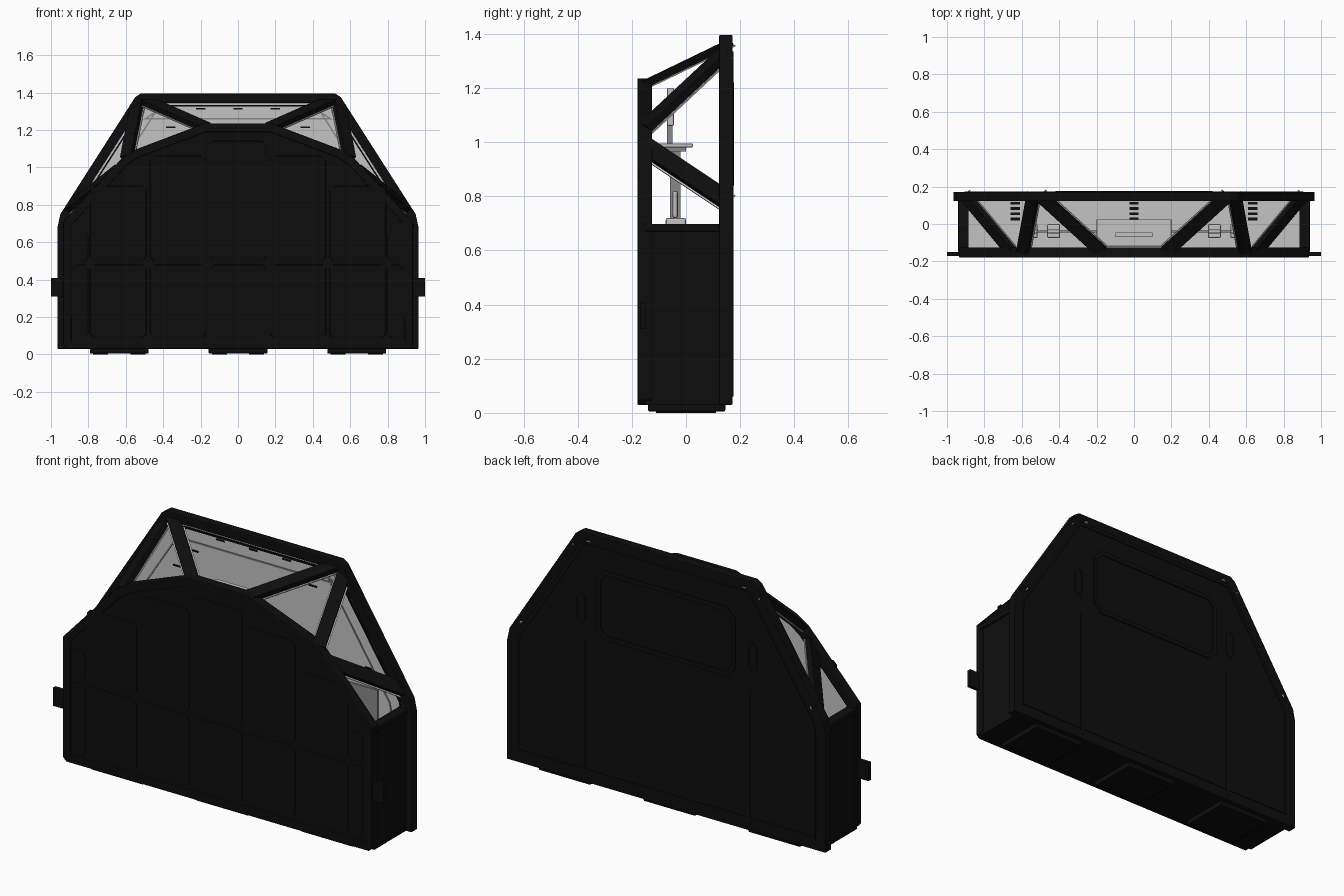
import bpy, bmesh
from mathutils import Vector, Matrix

cube = bpy.data.objects.get("Cube")
if cube:
    bpy.data.objects.remove(cube, do_unlink=True)


def material(name, value):
    m = bpy.data.materials.new(name)
    m.use_nodes = True
    col = (value, value, value, 1)
    m.diffuse_color = col
    m.node_tree.nodes["Principled BSDF"].inputs["Base Color"].default_value = col
    return m


BLACK = material("hull black", 0.004)
LIGHT = material("interior light grey", 0.55)
MID = material("interior mid grey", 0.25)


def finish(name, bm, mat, bevel=0.0):
    bmesh.ops.recalc_face_normals(bm, faces=bm.faces)
    me = bpy.data.meshes.new(name)
    bm.to_mesh(me)
    bm.free()
    me.materials.append(mat)
    ob = bpy.data.objects.new(name, me)
    bpy.context.collection.objects.link(ob)
    if bevel:
        mod = ob.modifiers.new("edge", "BEVEL")
        mod.width = bevel
        mod.segments = 2
    return ob


def box(name, lo, hi, mat, bevel=0.0):
    bm = bmesh.new()
    bmesh.ops.create_cube(bm, size=1)
    lo, hi = Vector(lo), Vector(hi)
    for v in bm.verts:
        v.co = (lo + hi) / 2 + v.co * (hi - lo)
    return finish(name, bm, mat, bevel)


def mirrored(half):
    """Full (x, z) outline from its +x half, listed from bottom to top."""
    return half + [(-x, z) for x, z in reversed(half)]


def inset(pts, d):
    """Move every edge of a counter-clockwise outline inwards by d."""
    out, n = [], len(pts)
    for i in range(n):
        a, b, c = (Vector(pts[(i + k) % n]) for k in (-1, 0, 1))
        e, f = (b - a).normalized(), (c - b).normalized()
        ne, nf = Vector((-e.y, e.x)), Vector((-f.y, f.x))
        out.append(tuple(b + (ne + nf) * d / (1 + ne.dot(nf))))
    return out


def plate(name, pts, y0, y1, mat, bevel=0.0):
    bm = bmesh.new()
    face = bm.faces.new([bm.verts.new((x, y0, z)) for x, z in pts])
    ext = bmesh.ops.extrude_face_region(bm, geom=[face])["geom"]
    for v in ext:
        if isinstance(v, bmesh.types.BMVert):
            v.co.y = y1
    return finish(name, bm, mat, bevel)


def rim(name, pts, width, y0, y1, mat, bevel=0.0):
    """Closed frame that follows an outline."""
    bm = bmesh.new()
    inner = inset(pts, width)
    loops = [[bm.verts.new((x, y, z)) for x, z in p]
             for p, y in ((pts, y0), (pts, y1), (inner, y1), (inner, y0))]
    n = len(pts)
    for k in range(4):
        a, b = loops[k], loops[(k + 1) % 4]
        for i in range(n):
            j = (i + 1) % n
            bm.faces.new((a[i], a[j], b[j], b[i]))
    return finish(name, bm, mat, bevel)


def beam(name, p, q, out, width, thick, mat, drop=0.0):
    """Flat bar from p to q whose broad side faces out."""
    p, q, out = Vector(p), Vector(q), Vector(out)
    d = (q - p).normalized()
    side = d.cross(out).normalized()
    up = side.cross(d)
    rot = Matrix((side, d, up)).transposed()
    bm = bmesh.new()
    bmesh.ops.create_cube(bm, size=1)
    for v in bm.verts:
        v.co = (p + q) / 2 - up * drop + rot @ Vector(
            (v.co.x * width, v.co.y * (q - p).length, v.co.z * thick))
    return finish(name, bm, mat)


def rect(x0, x1, z0, z1, c=0.02):
    """Rectangle outline with clipped corners."""
    return [(x0 + c, z0), (x1 - c, z0), (x1, z0 + c), (x1, z1 - c),
            (x1 - c, z1), (x0 + c, z1), (x0, z1 - c), (x0, z0 + c)]


FRONT = mirrored([(0.915, 0.03), (0.935, 0.05), (0.935, 0.71), (0.62, 1.05),
                  (0.55, 1.095), (0.18, 1.235)])
BACK = mirrored([(0.965, 0.03), (0.965, 0.68), (0.95, 0.75), (0.55, 1.375),
                 (0.52, 1.395)])

# Front and back walls with their inner linings
plate("front_wall", FRONT, -0.174, -0.145, BLACK, 0.008)
rim("front_rim", FRONT, 0.045, -0.18, -0.125, BLACK, 0.006)
plate("front_lining", inset(FRONT, 0.03), -0.146, -0.135, LIGHT)
plate("back_wall", BACK, 0.147, 0.17, BLACK, 0.006)
rim("back_rim", BACK, 0.05, 0.122, 0.172, BLACK, 0.004)
plate("back_lining", inset(BACK, 0.045), 0.135, 0.148, LIGHT)
rim("back_lining_trim", inset(BACK, 0.06), 0.008, 0.124, 0.136, BLACK)
rim("back_lining_groove", inset(BACK, 0.13), 0.008, 0.13, 0.136, MID)

# Raised panels on the front
for i, (x, w, top) in enumerate(((0, 0.15, 1.14), (0.32, 0.15, 1.06),
                                 (0.64, 0.15, 0.9), (0.84, 0.04, 0.66))):
    for s in ((1,) if x == 0 else (1, -1)):
        for z0, z1 in ((0.09, 0.48), (0.5, top)):
            plate("front_panel", rect(s * x - w, s * x + w, z0, z1),
                  -0.179, -0.173, BLACK, 0.003)

# Back plating: edge strip, large hatch and rounded outline
rim("back_edge_strip", inset(BACK, 0.06), 0.012, 0.168, 0.175, BLACK)
rim("back_hatch_frame", rect(-0.42, 0.42, 0.84, 1.22, 0.05), 0.025, 0.168, 0.177, BLACK)
for s in (-1, 1):
    rim("back_latch", rect(s * 0.52 - 0.03, s * 0.52 + 0.03, 0.9, 1.06), 0.012,
        0.168, 0.175, BLACK)
    box("back_rail", (s * 0.5 - 0.01, 0.168, 0.06), (s * 0.5 + 0.01, 0.175, 0.8), BLACK)

# Side walls, sills, side lugs and window bars
for s in (-1, 1):
    def xs(a, b, y0, y1, z0, z1):
        return (min(s * a, s * b), y0, z0), (max(s * a, s * b), y1, z1)

    box("side_wall", *xs(0.9, 0.928, -0.15, 0.15, 0.03, 0.68), BLACK)
    box("side_lining", *xs(0.89, 0.902, -0.14, 0.14, 0.05, 0.68), LIGHT)
    box("side_sill", *xs(0.885, 0.94, -0.15, 0.15, 0.67, 0.698), BLACK, 0.004)
    box("side_lug", *xs(0.92, 1.0, -0.17, -0.15, 0.31, 0.41), BLACK)
    box("side_seam", *xs(0.925, 0.931, 0.137, 0.143, 0.06, 0.66), MID)
    bars = (("top_diagonal", (0.17, -0.15, 1.215), (0.5, 0.15, 1.36), (0, -0.5, 1)),
            ("corner_bar", (0.595, -0.15, 1.055), (0.54, 0.15, 1.335), (0.45, -0.6, 0.7)),
            ("side_diagonal", (0.655, -0.15, 0.985), (0.905, 0.15, 0.785), (1, -0.3, 0.7)))
    for name, p, q, out in bars:
        ends = [(s * v[0], v[1], v[2]) for v in (p, q, out)]
        beam(name, *ends, 0.066, 0.03, BLACK)
        beam(name + "_trim", *ends, 0.08, 0.006, LIGHT, 0.017)

# Floor and base feet with hatch frames
box("base", (-0.93, -0.15, 0.03), (0.93, 0.15, 0.05), BLACK)
box("floor", (-0.89, -0.14, 0.05), (0.89, 0.14, 0.06), LIGHT)
for x in (-0.635, 0, 0.635):
    box("foot", (x - 0.157, -0.14, 0.005), (x + 0.157, 0.145, 0.035), BLACK, 0.005)
    for s in (-1, 1):
        box("foot_pad", (x + s * 0.1 - 0.04, -0.11, 0), (x + s * 0.1 + 0.04, 0.11, 0.006), BLACK)
    # Floor ladder marking and wall panel behind it
    for k in range(4):
        box("floor_tread", (x - 0.025, 0.02 + k * 0.028, 0.06),
            (x + 0.025, 0.034 + k * 0.028, 0.066), BLACK)
    box("wall_panel", (x - 0.12, 0.127, 0.1), (x + 0.12, 0.136, 0.75), MID)

# Small dark slots on the back lining
for x, z in ((0, 1.31), (0.2, 1.31), (0.36, 1.21), (0.46, 1.1), (0.7, 0.85)):
    for s in ((1,) if x == 0 else (1, -1)):
        box("wall_slot", (s * x - 0.025, 0.13, z), (s * x + 0.025, 0.136, z + 0.008), BLACK)

# Raised desk with screen and stand
box("desk", (-0.2, -0.12, 0.98), (0.2, 0.025, 0.995), LIGHT, 0.004)
box("desk_edge", (-0.12, -0.1, 0.965), (0.12, 0.0, 0.98), MID)
box("screen", (-0.1, -0.07, 1.06), (0.1, -0.045, 1.2), LIGHT, 0.004)
box("screen_stand", (-0.02, -0.07, 0.99), (0.02, -0.05, 1.07), MID)
box("desk_post", (-0.03, -0.06, 0.06), (0.03, -0.02, 0.97), MID)

# Lower consoles and seats along the room
for x in (-0.55, -0.43, 0.43, 0.55):
    box("seat_base", (x - 0.02, -0.05, 0.06), (x + 0.02, -0.01, 0.7), MID)
    box("seat_pad", (x - 0.035, -0.075, 0.69), (x + 0.035, 0.0, 0.72), LIGHT, 0.008)
    box("seat_back", (x - 0.035, -0.05, 0.72), (x + 0.035, -0.03, 0.82), LIGHT, 0.008)
box("console_rail", (-0.56, -0.045, 0.66), (0.56, -0.035, 0.68), MID)
